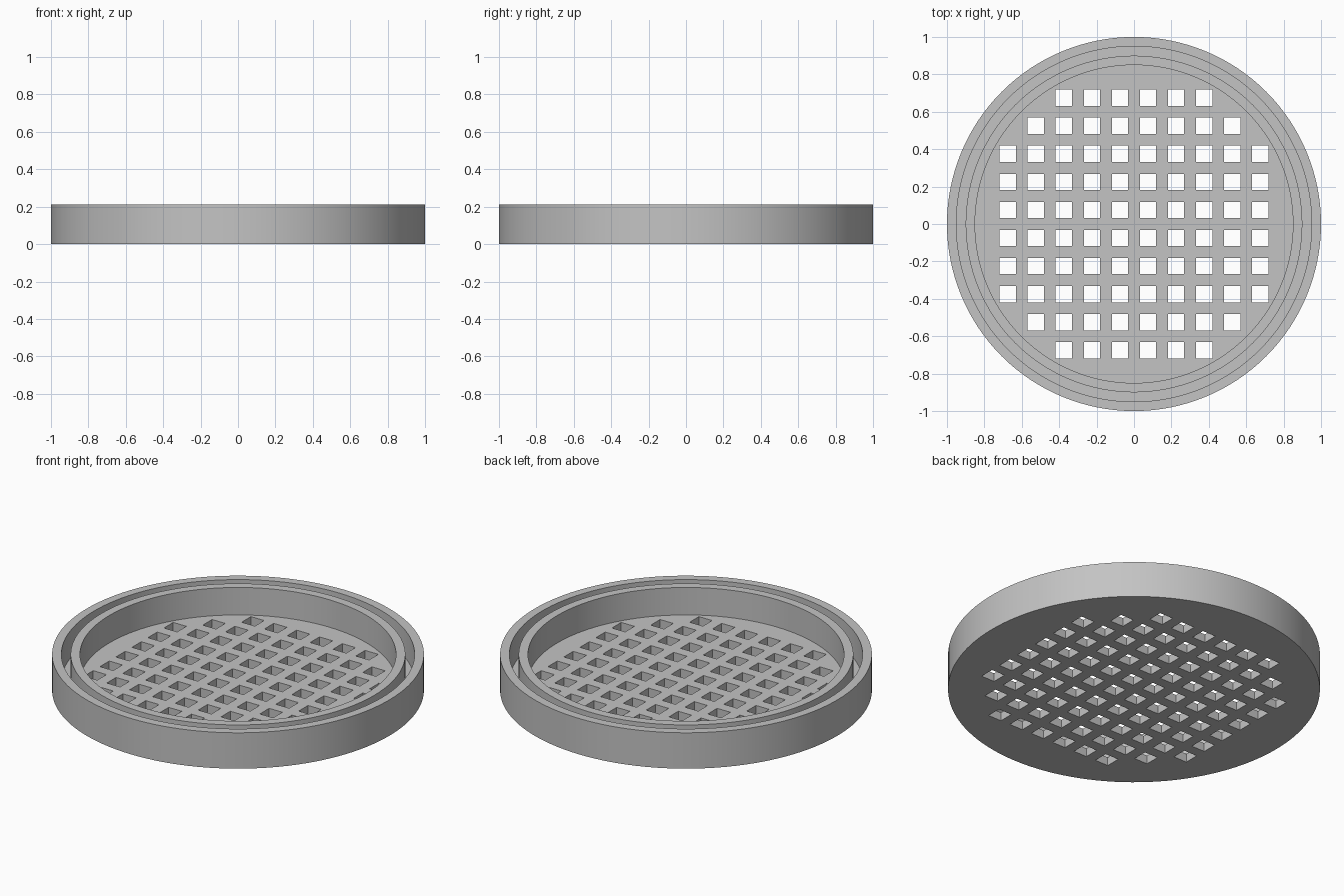
import bpy, bmesh, math
from mathutils import Matrix, Vector

cube = bpy.data.objects.get("Cube")
if cube:
    bpy.data.objects.remove(cube, do_unlink=True)

HEIGHT, FLOOR = 0.213, 0.05
PITCH, HOLE = 0.15, 0.087
SEGMENTS = 128

grey = bpy.data.materials.new("light_grey")
grey.use_nodes = True
colour = (0.55, 0.55, 0.55, 1)
grey.diffuse_color = colour
grey.node_tree.nodes["Principled BSDF"].inputs["Base Color"].default_value = colour


def make_object(name, bm):
    bmesh.ops.recalc_face_normals(bm, faces=bm.faces)
    mesh = bpy.data.meshes.new(name)
    bm.to_mesh(mesh)
    bm.free()
    mesh.materials.append(grey)
    obj = bpy.data.objects.new(name, mesh)
    bpy.context.collection.objects.link(obj)
    return obj


# Round tray: inner wall, groove and outer wall turned from one profile
profile = [(0.85, FLOOR), (0.85, HEIGHT), (0.90, HEIGHT), (0.90, FLOOR),
           (0.95, FLOOR), (0.95, HEIGHT), (1, HEIGHT), (1, 0)]
bm = bmesh.new()
verts = [bm.verts.new((r, 0, z)) for r, z in profile]
edges = [bm.edges.new(pair) for pair in zip(verts, verts[1:])]
bmesh.ops.spin(bm, geom=verts + edges, cent=(0, 0, 0), axis=(0, 0, 1),
               angle=math.tau, steps=SEGMENTS, use_duplicate=False)
bmesh.ops.remove_doubles(bm, verts=bm.verts, dist=0.0001)
# Floor disc, above and below
bmesh.ops.holes_fill(bm, edges=[e for e in bm.edges if e.is_boundary], sides=0)
tray = make_object("sieve_tray", bm)

# Square drain holes on a grid, kept inside the inner wall
bm = bmesh.new()
for i in range(10):
    for j in range(10):
        centre = Vector(((i - 4.5) * PITCH, (j - 4.5) * PITCH, FLOOR / 2))
        if centre.xy.length < 0.8:
            bmesh.ops.create_cube(bm, size=1, matrix=Matrix.Translation(centre)
                                  @ Matrix.Diagonal((HOLE, HOLE, FLOOR * 2, 1)))
cutter = make_object("hole_cutter", bm)
cutter.hide_render = True

# Cut the holes, then smooth the round walls
bpy.ops.object.select_all(action="DESELECT")
bpy.context.view_layer.objects.active = tray
tray.select_set(True)
cut = tray.modifiers.new("drain_holes", "BOOLEAN")
cut.operation = "DIFFERENCE"
cut.solver = "EXACT"
cut.object = cutter
bpy.ops.object.modifier_apply(modifier=cut.name)
bpy.data.objects.remove(cutter, do_unlink=True)
bpy.ops.object.shade_smooth_by_angle(angle=math.radians(30))
